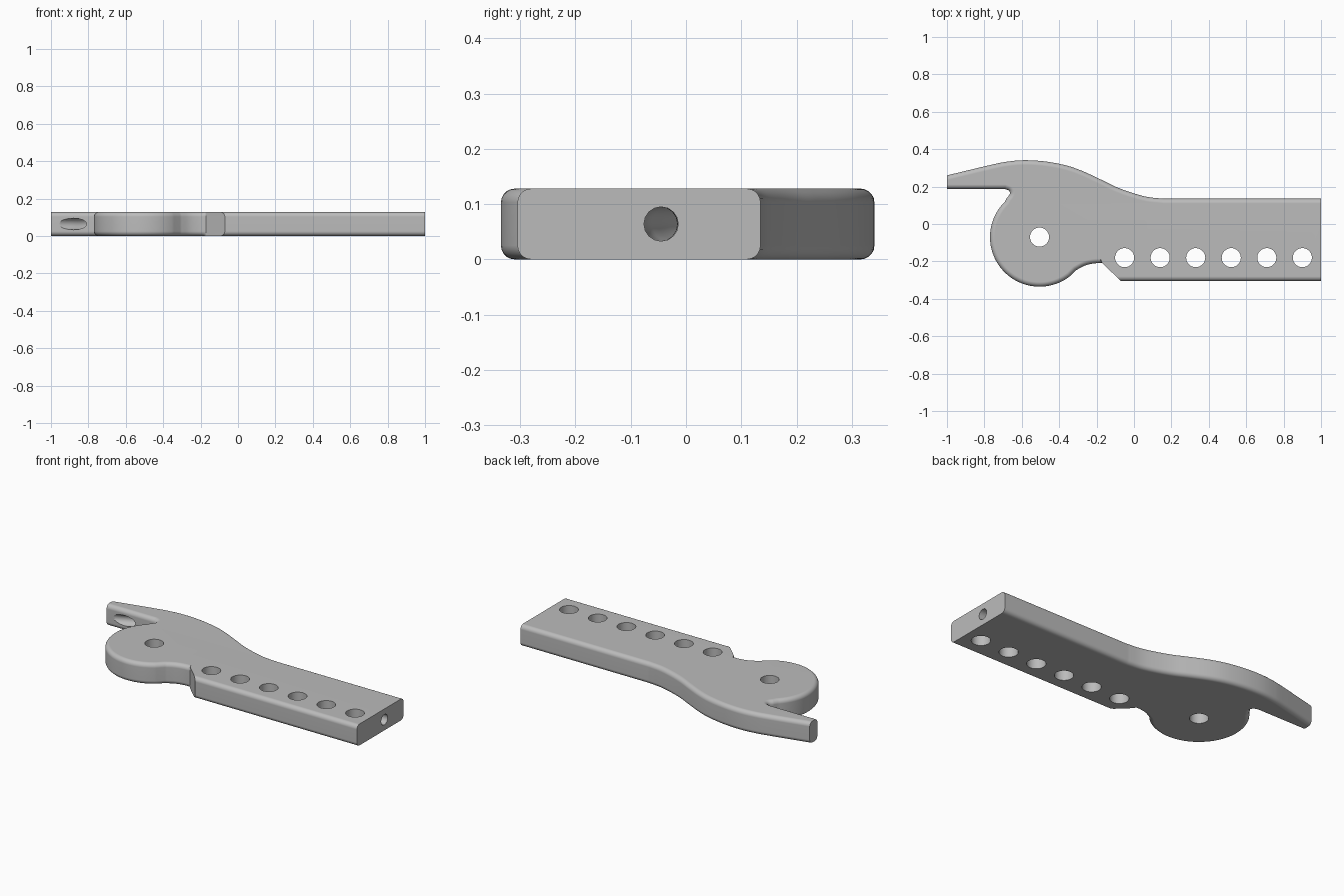
import bpy, bmesh, math
from mathutils import Vector

HEIGHT = 0.128
ROUND = 0.025

if "Cube" in bpy.data.objects:
    bpy.data.objects.remove(bpy.data.objects["Cube"], do_unlink=True)

grey = bpy.data.materials.new("plain grey")
grey.use_nodes = True
grey.diffuse_color = (0.5, 0.5, 0.5, 1)
grey.node_tree.nodes["Principled BSDF"].inputs["Base Color"].default_value = (0.5, 0.5, 0.5, 1)


def spline(points, steps=8):
    """Smooth path through the points (Catmull-Rom)."""
    p = [Vector(q) for q in points]
    p = [2 * p[0] - p[1]] + p + [2 * p[-1] - p[-2]]
    path = []
    for a, b, c, d in zip(p, p[1:], p[2:], p[3:]):
        for i in range(steps):
            t = i / steps
            path.append(0.5 * (2 * b + (c - a) * t + (2 * a - 5 * b + 4 * c - d) * t ** 2
                               + (3 * b - a - 3 * c + d) * t ** 3))
    return path + [p[-2]]


def arc(cx, cy, r, start, end, steps):
    angles = [math.radians(start + (end - start) * i / steps) for i in range(steps + 1)]
    return [Vector((cx + r * math.cos(a), cy + r * math.sin(a))) for a in angles]


def cut(target, cutter):
    mod = target.modifiers.new("cut", 'BOOLEAN')
    mod.operation, mod.solver, mod.object = 'DIFFERENCE', 'EXACT', cutter
    bpy.context.view_layer.objects.active = target
    bpy.ops.object.modifier_apply(modifier=mod.name)
    bpy.data.objects.remove(cutter, do_unlink=True)


# Outline, counter-clockwise: beak, notch, round hub, neck, chamfer, bar, shoulder
PIVOT = (-0.505, -0.07)
outline = [Vector((-1, 0.187))]
outline += spline([(-0.69, 0.187), (-0.668, 0.178), (-0.664, 0.16), (-0.68, 0.139)], 4)
outline += arc(*PIVOT, 0.265, 134, 308, 56)
outline += spline([(-0.31, -0.247), (-0.262, -0.222), (-0.215, -0.211), (-0.17, -0.209)], 5)
outline += [Vector((-0.07, -0.305)), Vector((1, -0.305)), Vector((1, 0.135))]
outline += spline([(0.16, 0.135), (0.07, 0.145), (-0.02, 0.17), (-0.1, 0.2), (-0.18, 0.239),
                   (-0.28, 0.285), (-0.37, 0.315), (-0.48, 0.335), (-0.588, 0.341),
                   (-0.68, 0.333), (-0.77, 0.315), (-1, 0.26)], 6)

# Solid lever, rounded along its length but square at both ends and the chamfer
bm = bmesh.new()
base = bm.faces.new([bm.verts.new((p.x, p.y, 0)) for p in outline])
lifted = bmesh.ops.extrude_face_region(bm, geom=[base])["geom"]
bmesh.ops.translate(bm, vec=(0, 0, HEIGHT),
                    verts=[v for v in lifted if isinstance(v, bmesh.types.BMVert)])
bmesh.ops.recalc_face_normals(bm, faces=bm.faces)


def is_rounded(edge):
    a, b = (v.co for v in edge.verts)
    if abs(a.z - b.z) > 0.01:
        return False
    at_end = abs(a.x - b.x) < 1e-4 and abs(a.x) > 0.99
    at_chamfer = min(a.y, b.y) < -0.3 and abs(a.x + b.x + 0.24) < 0.01
    return not (at_end or at_chamfer)


bmesh.ops.bevel(bm, geom=[e for e in bm.edges if is_rounded(e)], offset=ROUND,
                offset_type='OFFSET', segments=5, profile=0.5, affect='EDGES',
                clamp_overlap=False)
mesh = bpy.data.meshes.new("lever_body")
bm.to_mesh(mesh)
bm.free()
mesh.materials.append(grey)
lever = bpy.data.objects.new("lever_body", mesh)
bpy.context.collection.objects.link(lever)

# Pivot hole and the row of mounting holes
for x, y in [PIVOT] + [(-0.05 + 0.19 * i, -0.18) for i in range(6)]:
    bpy.ops.mesh.primitive_cylinder_add(vertices=40, radius=0.051, depth=1, location=(x, y, 0))
    cut(lever, bpy.context.object)

# Cord channel from the beak to the end of the bar
curve = bpy.data.curves.new("channel_cutter", 'CURVE')
curve.dimensions = '3D'
curve.bevel_depth, curve.bevel_resolution, curve.use_fill_caps = 0.031, 6, True
path = spline([(-0.99, 0.139), (-0.88, 0.187), (-0.77, 0.235), (-0.6, 0.265), (-0.42, 0.22),
               (-0.2, 0.08), (0, -0.02), (0.2, -0.045), (1.05, -0.045)])
line = curve.splines.new('POLY')
line.points.add(len(path) - 1)
for point, p in zip(line.points, path):
    point.co = (p.x, p.y, HEIGHT / 2, 1)
channel = bpy.data.objects.new("channel_cutter", curve)
bpy.context.collection.objects.link(channel)
bpy.ops.object.select_all(action='DESELECT')
channel.select_set(True)
bpy.context.view_layer.objects.active = channel
bpy.ops.object.convert(target='MESH')
cut(lever, bpy.context.object)

# Smooth shading with crisp edges
bpy.ops.object.select_all(action='DESELECT')
lever.select_set(True)
bpy.context.view_layer.objects.active = lever
bpy.ops.object.shade_smooth_by_angle(angle=math.radians(35))
lever.modifiers.new("flat_normals", 'WEIGHTED_NORMAL').keep_sharp = True
